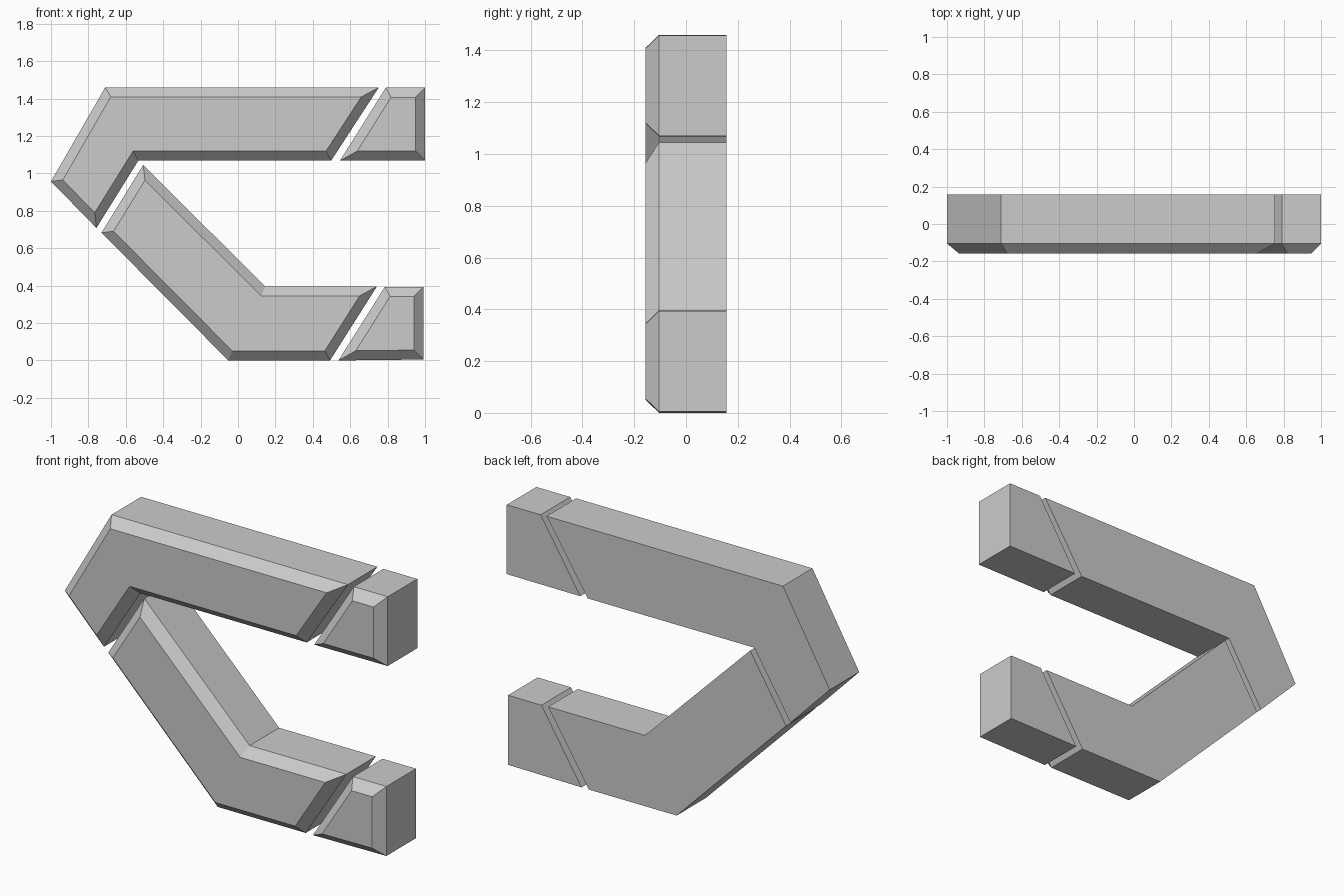
import bpy
import bmesh
from mathutils import Vector

cube = bpy.data.objects.get("Cube")
if cube:
    bpy.data.objects.remove(cube, do_unlink=True)

BACK, SHOULDER, FRONT, BEVEL = 0.157, -0.104, -0.157, 0.051

# Single grey finish
grey = bpy.data.materials.new("light_grey")
grey.use_nodes = True
colour = (0.6, 0.6, 0.6, 1)
grey.diffuse_color = colour
grey.node_tree.nodes["Principled BSDF"].inputs["Base Color"].default_value = colour


def bevelled_slab(name, outline):
    """Extrude an x-z outline and chamfer its front rim."""
    bm = bmesh.new()
    face = bm.faces.new([bm.verts.new((x, BACK, z)) for x, z in outline])
    cap = bmesh.ops.extrude_face_region(bm, geom=[face], use_keep_orig=True)["geom"]
    front = next(g for g in cap if isinstance(g, bmesh.types.BMFace))
    for v in front.verts:
        v.co.y = SHOULDER
    bmesh.ops.recalc_face_normals(bm, faces=bm.faces[:])
    bmesh.ops.inset_individual(bm, faces=[front], thickness=BEVEL,
                               depth=0, use_even_offset=True)
    bmesh.ops.translate(bm, verts=front.verts[:], vec=Vector((0, FRONT - SHOULDER, 0)))
    bmesh.ops.recalc_face_normals(bm, faces=bm.faces[:])
    mesh = bpy.data.meshes.new(name)
    bm.to_mesh(mesh)
    bm.free()
    mesh.materials.append(grey)
    obj = bpy.data.objects.new(name, mesh)
    bpy.context.scene.collection.objects.link(obj)


# Bent arms
bevelled_slab("upper_arm", [(-0.71, 1.46), (0.753, 1.46), (0.498, 1.068),
                            (-0.533, 1.068), (-0.757, 0.708), (-1.0, 0.957)])
bevelled_slab("lower_arm", [(-0.73, 0.683), (-0.507, 1.045), (0.145, 0.396),
                            (0.743, 0.396), (0.492, 0.0), (-0.052, 0.0)])

# Slanted end blocks
bevelled_slab("upper_end_block", [(0.79, 1.458), (1.0, 1.458),
                                  (1.0, 1.07), (0.545, 1.068)])
bevelled_slab("lower_end_block", [(0.785, 0.394), (0.992, 0.394),
                                  (0.992, 0.005), (0.537, 0.0)])
